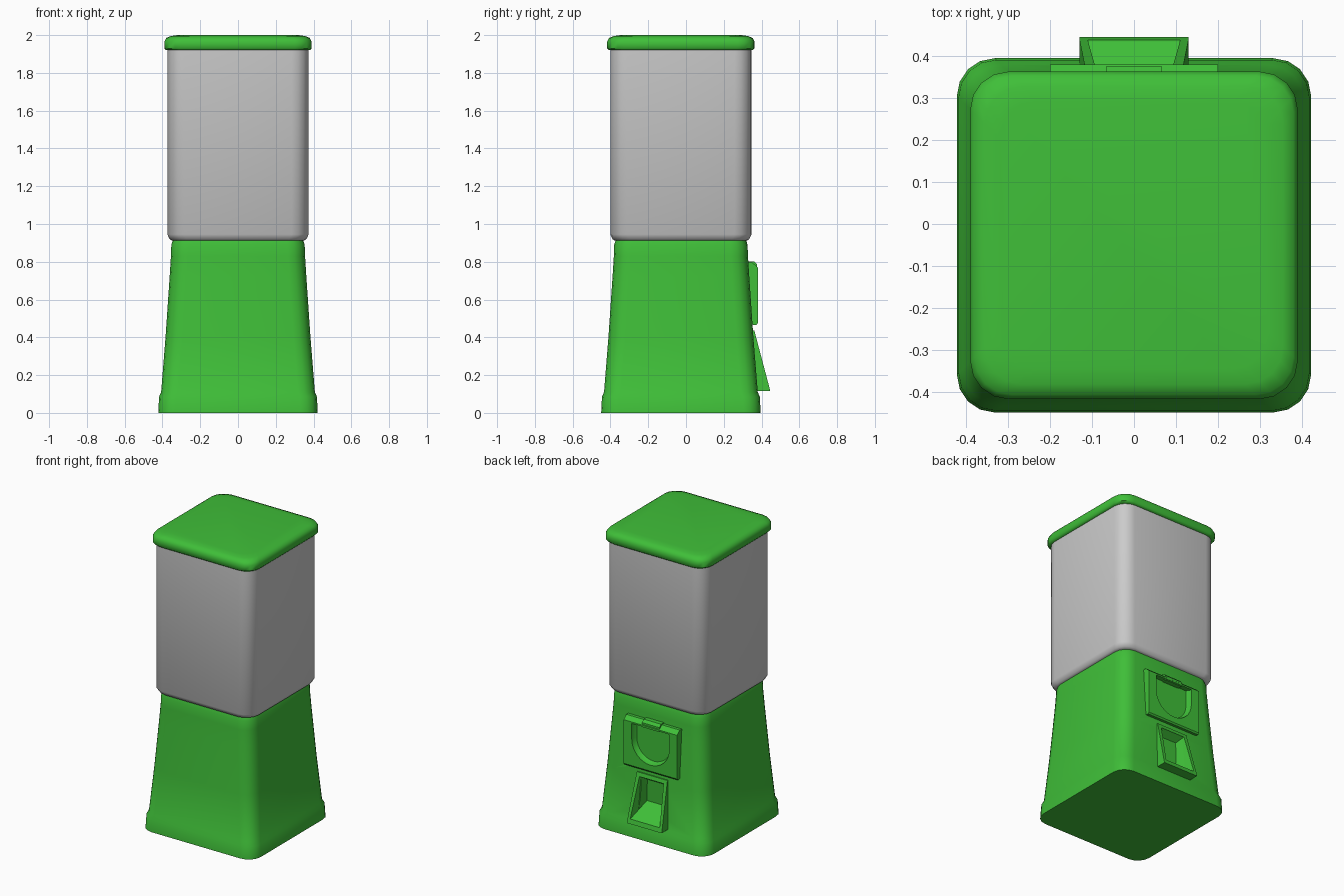
import bpy, bmesh, math

if "Cube" in bpy.data.objects:
    bpy.data.objects.remove(bpy.data.objects["Cube"])

CY = -0.027  # centre of the square body in y

green = bpy.data.materials.new("green")
green.diffuse_color = (0.05, 0.52, 0.04, 1)
green.use_nodes = True
green.node_tree.nodes["Principled BSDF"].inputs["Base Color"].default_value = green.diffuse_color


def loft(name, rings, mat=None, smooth=40):
    """Skin closed rings of equal length and cap both ends."""
    bm = bmesh.new()
    loops = [[bm.verts.new(p) for p in r] for r in rings]
    n = len(loops[0])
    for a, b in zip(loops, loops[1:]):
        for i in range(n):
            bm.faces.new((a[i], a[(i + 1) % n], b[(i + 1) % n], b[i]))
    bm.faces.new(loops[0][::-1])
    bm.faces.new(loops[-1])
    bmesh.ops.recalc_face_normals(bm, faces=bm.faces)
    me = bpy.data.meshes.new(name)
    bm.to_mesh(me)
    bm.free()
    ob = bpy.data.objects.new(name, me)
    bpy.context.collection.objects.link(ob)
    if mat:
        me.materials.append(mat)
    if smooth:
        bpy.ops.object.select_all(action='DESELECT')
        ob.select_set(True)
        bpy.context.view_layer.objects.active = ob
        bpy.ops.object.shade_smooth_by_angle(angle=math.radians(smooth))
    return ob


def rounded_square(h, z, r=0.09, seg=4):
    pts = []
    for q, (sx, sy) in enumerate([(1, 1), (-1, 1), (-1, -1), (1, -1)]):
        for k in range(seg + 1):
            a = math.pi / 2 * (q + k / seg)
            pts.append((sx * (h - r) + r * math.cos(a),
                        CY + sy * (h - r) + r * math.sin(a), z))
    return pts


def tower(name, profile, mat=None):
    return loft(name, [rounded_square(h, z) for h, z in profile], mat, 50)


def extrude_x(name, yz, half_a, mat):
    """Side profile of (y, z, half width factor) extruded across x."""
    return loft(name, [[(s * half_a * w, y, z) for y, z, w in yz] for s in (-1, 1)], mat, 0)


def cut(ob, cutter):
    m = ob.modifiers.new("cut", 'BOOLEAN')
    m.object = cutter
    m.operation = 'DIFFERENCE'
    m.solver = 'EXACT'
    cutter.hide_render = True
    cutter.hide_set(True)


# tapered stand, clear container, lid
stand = tower("stand", [(0.422, 0), (0.418, 0.085), (0.407, 0.11), (0.383, 0.41),
                        (0.362, 0.72), (0.355, 0.83), (0.353, 0.89), (0.345, 0.915)], green)
tower("container", [(0.35, 0.912), (0.362, 0.92), (0.374, 0.945), (0.374, 1.925)])
tower("lid", [(0.38, 1.92), (0.39, 1.93), (0.39, 1.965), (0.38, 1.985),
              (0.355, 1.995), (0.32, 2.0)], green)

# coin plate with a small tab at the top
plate = extrude_x("coin_plate", [(0.32, 0.47, 1), (0.373, 0.465, 1), (0.38, 0.475, 1),
                                 (0.38, 0.77, 1), (0.352, 0.795, 1), (0.32, 0.795, 1)], 0.2, green)
extrude_x("coin_tab", [(0.32, 0.755, 1), (0.377, 0.755, 1), (0.377, 0.785, 1),
                       (0.36, 0.802, 1), (0.32, 0.802, 1)], 0.065, green)


# U-shaped dish in the plate
def u_ring(y, s):
    arc = [(0.14 * s * math.cos(a), y, 0.655 + 0.14 * s * math.sin(a))
           for a in [math.pi + math.pi * k / 16 for k in range(17)]]
    return arc + [(0.14 * s, y, 0.76), (-0.14 * s, y, 0.76)]


dish = loft("dish_cutter", [u_ring(0.40, 1.0), u_ring(0.37, 1.0), u_ring(0.345, 0.9)], green, 40)
cut(plate, dish)
cut(stand, dish)

# delivery chute, wider at the bottom
chute = extrude_x("chute", [(0.30, 0.115, 1), (0.446, 0.115, 1), (0.44, 0.14, 1),
                            (0.362, 0.435, 0.88), (0.30, 0.435, 0.88)], 0.13, green)
hollow = loft("chute_cutter", [
    [(-0.115, 0.50, 0.14), (0.115, 0.50, 0.14), (0.095, 0.42, 0.41), (-0.095, 0.42, 0.41)],
    [(-0.11, 0.435, 0.145), (0.11, 0.435, 0.145), (0.09, 0.365, 0.41), (-0.09, 0.365, 0.41)],
    [(-0.075, 0.31, 0.23), (0.075, 0.31, 0.23), (0.065, 0.32, 0.38), (-0.065, 0.32, 0.38)]],
    green, 0)
cut(chute, hollow)
cut(stand, hollow)
